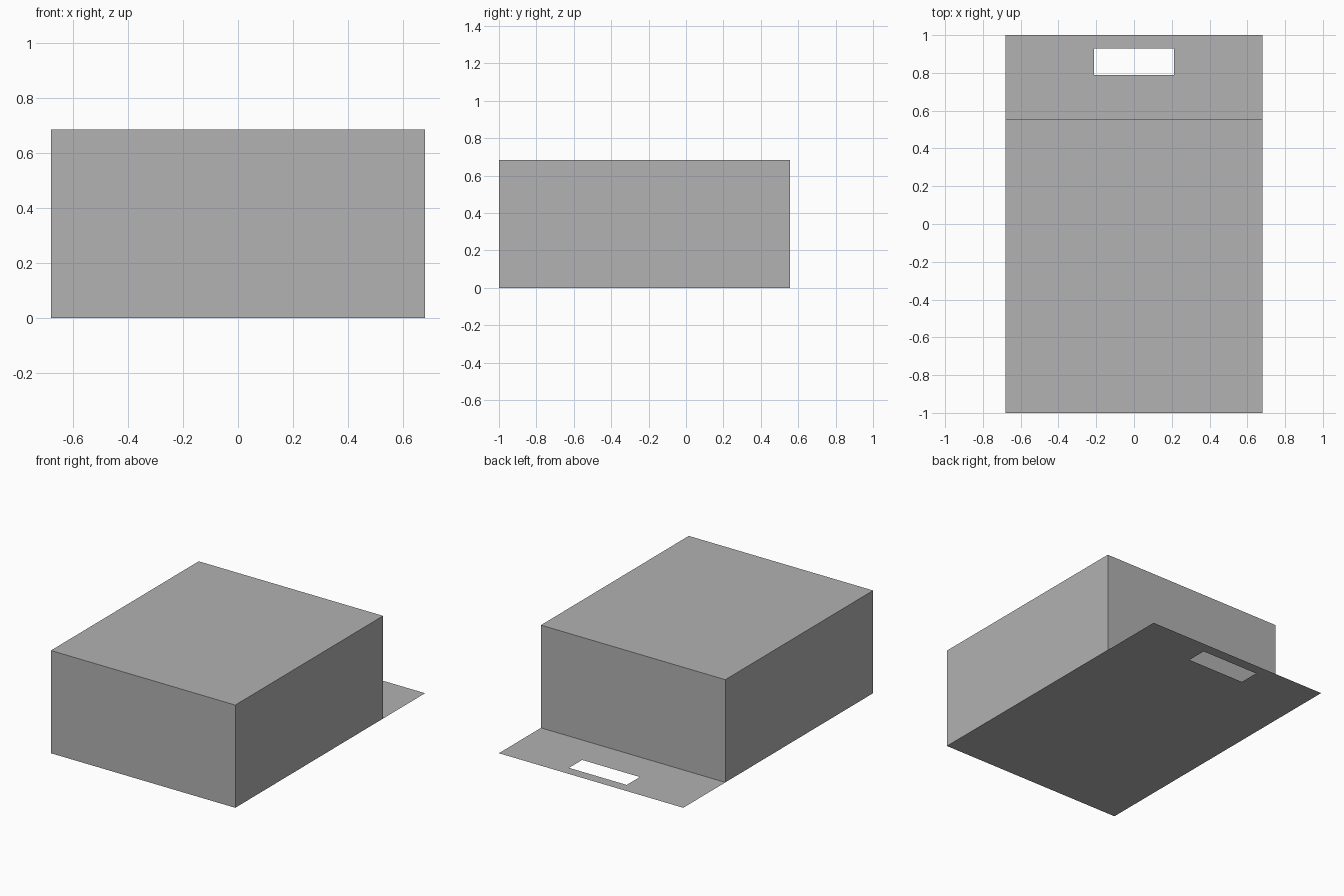
import bpy, bmesh

cube = bpy.data.objects.get("Cube")
if cube:
    bpy.data.objects.remove(cube, do_unlink=True)

HALF_W, HEIGHT = 0.68, 0.685
FRONT, FOLD, BACK = -1.0, 0.557, 1.0

# Plain grey card
card = bpy.data.materials.new("grey_card")
card.use_nodes = True
grey = (0.445, 0.445, 0.445, 1)
card.diffuse_color = grey
card.node_tree.nodes["Principled BSDF"].inputs["Base Color"].default_value = grey


def finish(bm, name):
    bmesh.ops.recalc_face_normals(bm, faces=bm.faces)
    mesh = bpy.data.meshes.new(name)
    bm.to_mesh(mesh)
    bm.free()
    mesh.materials.append(card)
    obj = bpy.data.objects.new(name, mesh)
    bpy.context.collection.objects.link(obj)


# Closed carton body
bm = bmesh.new()
bmesh.ops.create_cube(bm, size=1)
bmesh.ops.scale(bm, vec=(2 * HALF_W, FOLD - FRONT, HEIGHT), verts=bm.verts)
bmesh.ops.translate(bm, vec=(0, (FRONT + FOLD) / 2, HEIGHT / 2), verts=bm.verts)
finish(bm, "box_body")

# Flat hanging tab: a sheet of panels around an open slot
xs = (-HALF_W, -0.213, 0.213, HALF_W)
ys = (FOLD, 0.79, 0.928, BACK)
bm = bmesh.new()
grid = [[bm.verts.new((x, y, 0)) for x in xs] for y in ys]
for j in range(3):
    for i in range(3):
        if (i, j) != (1, 1):
            bm.faces.new((grid[j][i], grid[j][i + 1], grid[j + 1][i + 1], grid[j + 1][i]))
finish(bm, "hanging_tab")
